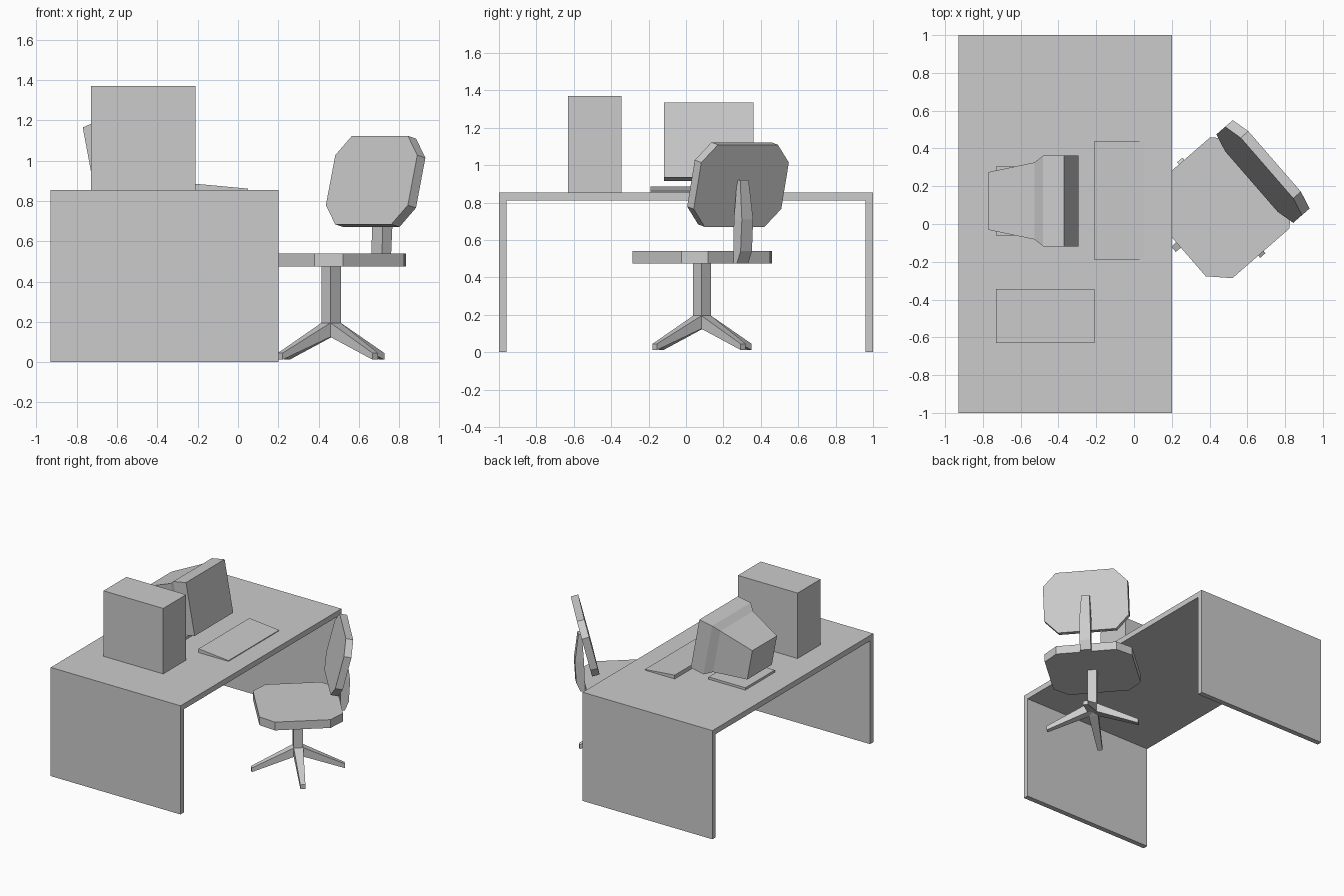
import bpy, bmesh, math
from mathutils import Matrix, Vector

if "Cube" in bpy.data.objects:
    bpy.data.objects.remove(bpy.data.objects["Cube"])

grey = bpy.data.materials.new("light_grey")
grey.diffuse_color = (0.6, 0.6, 0.6, 1)
grey.use_nodes = True
grey.node_tree.nodes["Principled BSDF"].inputs["Base Color"].default_value = grey.diffuse_color


def loft(name, rings, matrix=Matrix()):
    """Closed solid through a row of rings with equal point counts."""
    bm = bmesh.new()
    rows = [[bm.verts.new(matrix @ Vector(p)) for p in ring] for ring in rings]
    n = len(rows[0])
    for a, b in zip(rows, rows[1:]):
        for i in range(n):
            j = (i + 1) % n
            bm.faces.new((a[i], a[j], b[j], b[i]))
    bm.faces.new(rows[0])
    bm.faces.new(rows[-1])
    bmesh.ops.recalc_face_normals(bm, faces=bm.faces)
    mesh = bpy.data.meshes.new(name)
    bm.to_mesh(mesh)
    bm.free()
    mesh.materials.append(grey)
    obj = bpy.data.objects.new(name, mesh)
    bpy.context.collection.objects.link(obj)
    return obj


def box(name, x, y, z, matrix=Matrix()):
    return loft(name, [[(x[0], y[0], h), (x[1], y[0], h), (x[1], y[1], h), (x[0], y[1], h)]
                       for h in z], matrix)


def octagon(a, b, c):
    """Rectangle of half sizes a, b with corners cut by c."""
    return [(a, b - c), (a - c, b), (c - a, b), (-a, b - c),
            (-a, c - b), (c - a, -b), (a - c, -b), (a, c - b)]


# Desk: one bent panel profile swept along x
TOP = 0.855
profile = [(-1, 0), (-1, TOP), (1, TOP), (1, 0), (0.96, 0),
           (0.96, TOP - 0.043), (-0.96, TOP - 0.043), (-0.96, 0)]
loft("desk", [[(x, y, z) for y, z in profile] for x in (-0.93, 0.2)])

# Computer case
box("computer_case", (-0.73, -0.21), (-0.63, -0.345), (TOP, 1.37))

# Keyboard wedge
wedge = [(-0.21, TOP), (0.05, TOP), (0.05, 0.861), (-0.21, 0.885)]
loft("keyboard", [[(x, y, z) for x, z in wedge] for y in (-0.19, 0.44)])

# Monitor: tilted housing, lofted from the screen to the back
tilt = Matrix.Translation((-0.295, 0.122, 0.935)) @ Matrix.Rotation(math.radians(-10.6), 4, 'Y')
sections = [(0, 0.24, 0, 0.407), (0.113, 0.24, 0, 0.407),
            (0.166, 0.204, 0.03, 0.375), (0.425, 0.153, 0.07, 0.313)]
loft("monitor", [[(-d, -w, lo), (-d, w, lo), (-d, w, hi), (-d, -w, hi)]
                 for d, w, lo, hi in sections], tilt)
box("monitor_base", (-0.73, -0.41), (-0.062, 0.305), (TOP, 0.873))
box("monitor_neck", (-0.6, -0.48), (0.06, 0.18), (0.87, 0.95))

# Chair frame: local +x points to the backrest
chair = Matrix.Translation((0.462, 0.086, 0)) @ Matrix.Rotation(math.radians(41), 4, 'Z')

# Seat
loft("seat", [[(x, y, z) for x, y in octagon(0.3, 0.32, 0.1)] for z in (0.475, 0.54)], chair)

# Backrest: cut-corner slab leaning backwards
lean = chair @ Matrix.Translation((0.266, 0, 0.903)) @ Matrix.Rotation(math.radians(14), 4, 'Y')
loft("backrest", [[(d, y, z) for y, z in octagon(0.31, 0.226, 0.098)] for d in (0, 0.055)], lean)

# Back support: curved bar from under the seat to the backrest
bar = [(0.27, 0.33, 0.475), (0.30, 0.36, 0.54), (0.305, 0.37, 0.71), (0.32, 0.345, 0.92)]
loft("back_support", [[(a, -w, z), (b, -w, z), (b, w, z), (a, w, z)]
                      for (a, b, z), w in zip(bar, (0.04, 0.04, 0.04, 0.03))], chair)

# Column
box("column", (-0.034, 0.034), (-0.034, 0.034), (0.15, 0.48), chair)

# Four tapered legs
for i in range(4):
    turn = chair @ Matrix.Rotation(i * math.pi / 2, 4, 'Z')
    loft(f"chair_leg_{i + 1}",
         [[(x, -w, lo), (x, w, lo), (x, w, hi), (x, -w, hi)]
          for x, w, lo, hi in ((0, 0.034, 0.14, 0.21), (0.034, 0.034, 0.125, 0.195),
                               (0.335, 0.018, 0.012, 0.045))], turn)
